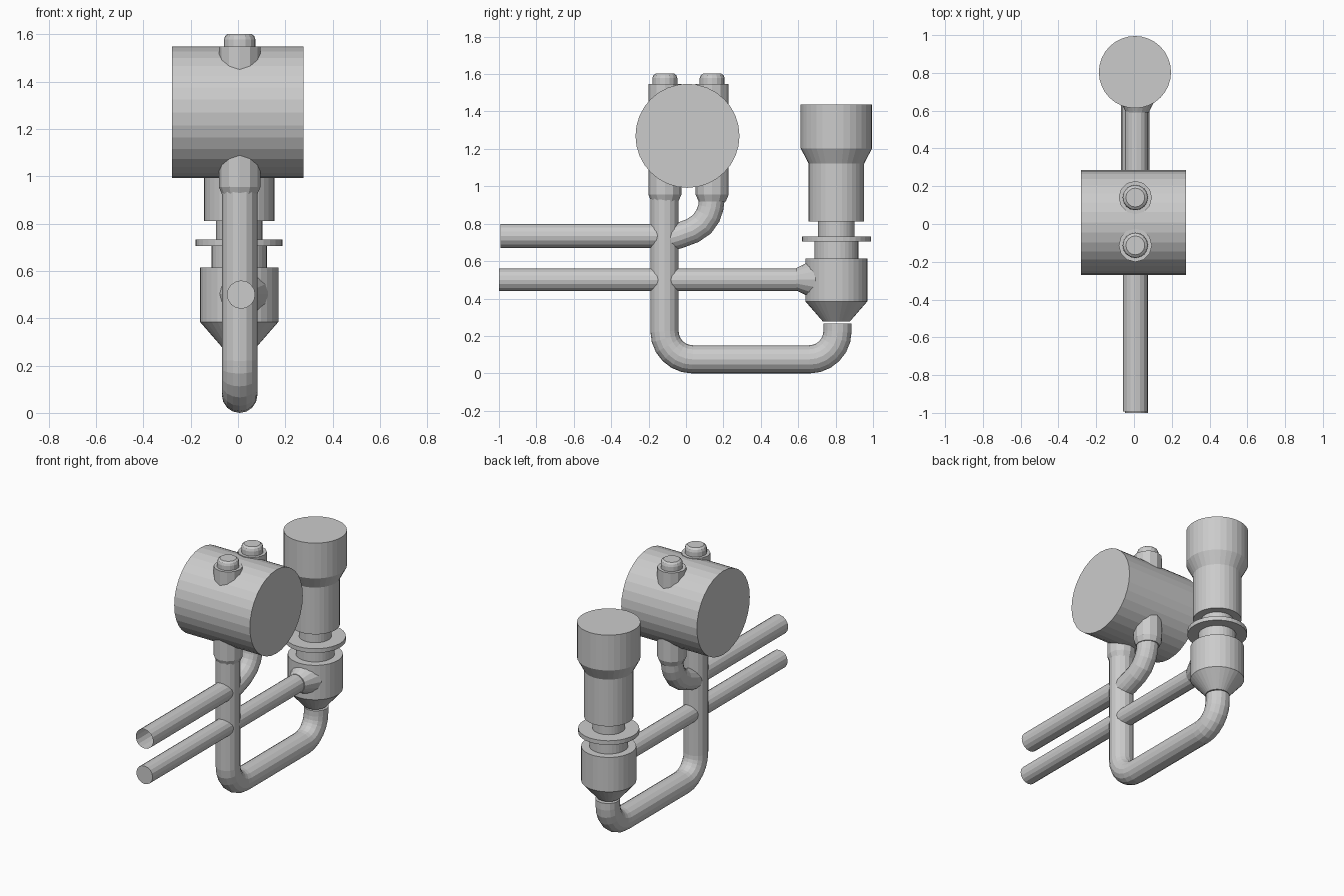
import bpy, bmesh
from math import pi, sin, cos, radians
from mathutils import Vector

if "Cube" in bpy.data.objects:
    bpy.data.objects.remove(bpy.data.objects["Cube"])

AX = 0.007   # shared x position of the pipework


def loft(name, rings, start_cap=True, end_cap=True):
    """Skin a list of equal-length point rings into one object."""
    bm = bmesh.new()
    rows = [[bm.verts.new(p) for p in ring] for ring in rings]
    n = len(rows[0])
    for a, b in zip(rows, rows[1:]):
        for i in range(n):
            j = (i + 1) % n
            bm.faces.new((a[i], a[j], b[j], b[i]))
    if start_cap:
        bm.faces.new(rows[0])
    if end_cap:
        bm.faces.new(rows[-1])
    bmesh.ops.recalc_face_normals(bm, faces=bm.faces)
    mesh = bpy.data.meshes.new(name)
    bm.to_mesh(mesh)
    bm.free()
    obj = bpy.data.objects.new(name, mesh)
    bpy.context.collection.objects.link(obj)
    return obj


def lathe(name, centre, profile, axis='Z', sides=32):
    """Revolve (radius, position) pairs about a line parallel to an axis."""
    rings = []
    for r, t in profile:
        ring = []
        for i in range(sides):
            a = 2 * pi * i / sides
            u, v = r * cos(a), r * sin(a)
            off = {'X': (t, u, v), 'Y': (u, t, v), 'Z': (u, v, t)}[axis]
            ring.append(Vector(centre) + Vector(off))
        rings.append(ring)
    return loft(name, rings)


def pipe(name, path, r, x=AX, sides=16, **caps):
    """Sweep a circle along a (y, z) path with mitred joints."""
    pts = [Vector((x, y, z)) for y, z in path]
    side = Vector((1, 0, 0))
    rings = []
    for k, p in enumerate(pts):
        d0 = (p - pts[k - 1]).normalized() if k else None
        d1 = (pts[k + 1] - p).normalized() if k < len(pts) - 1 else None
        d0, d1 = d0 or d1, d1 or d0
        t = (d0 + d1).normalized()
        up = t.cross(side) / t.dot(d1)
        rings.append([p + r * (cos(2 * pi * i / sides) * side + sin(2 * pi * i / sides) * up)
                      for i in range(sides)])
    return loft(name, rings, **caps)


def arc(cy, cz, r, a0, a1, n=6):
    return [(cy + r * cos(radians(a0 + (a1 - a0) * i / n)),
             cz + r * sin(radians(a0 + (a1 - a0) * i / n))) for i in range(n + 1)]


# main drum, lying along x
lathe("drum", (-0.002, 0.008, 1.27), [(0.278, -0.278), (0.278, 0.278)], 'X')

# two sockets through the drum with bevelled plugs on top
for label, y in (("front", -0.113), ("back", 0.14)):
    lathe(label + "_socket", (AX, y, 0),
          [(0.073, 0.92), (0.088, 0.955), (0.088, 1.548)], sides=12)
    lathe(label + "_plug", (AX, y, 0),
          [(0.067, 1.53), (0.067, 1.578), (0.062, 1.593), (0.05, 1.602)], sides=16)

# U-shaped pipe from the drum to the bottom of the filter
pipe("u_pipe", [(-0.115, 0.95)] + arc(0.035, 0.225, 0.15, 180, 270)
     + arc(0.66, 0.225, 0.15, 270, 360) + [(0.81, 0.267)], 0.075)

# upper pipe with an open front end, and the elbow up to the back socket
pipe("upper_pipe", [(-0.992, 0.735), (-0.1, 0.735)], 0.064, start_cap=False)
pipe("elbow", [(-0.1, 0.718), (-0.04, 0.735), (0.035, 0.763), (0.085, 0.797),
               (0.117, 0.842), (0.132, 0.885), (0.14, 0.94)], 0.068)

# lower pipe with a flared joint into the filter
pipe("lower_pipe", [(-1.0, 0.5), (0.62, 0.5)], 0.06, x=0.013)
lathe("flare_joint", (0.018, 0, 0.503),
      [(0.06, 0.59), (0.075, 0.62), (0.11, 0.69), (0.11, 0.76)], 'Y', 16)

# filter column: cone, bowl, neck, flange, body and wide head
lathe("filter_column", (AX - 0.002, 0.804, 0),
      [(0.072, 0.277), (0.166, 0.385), (0.166, 0.614), (0.117, 0.614),
       (0.117, 0.705), (0.184, 0.705), (0.184, 0.733), (0.098, 0.733),
       (0.098, 0.812), (0.149, 0.812), (0.149, 1.123), (0.191, 1.203),
       (0.191, 1.438)])
